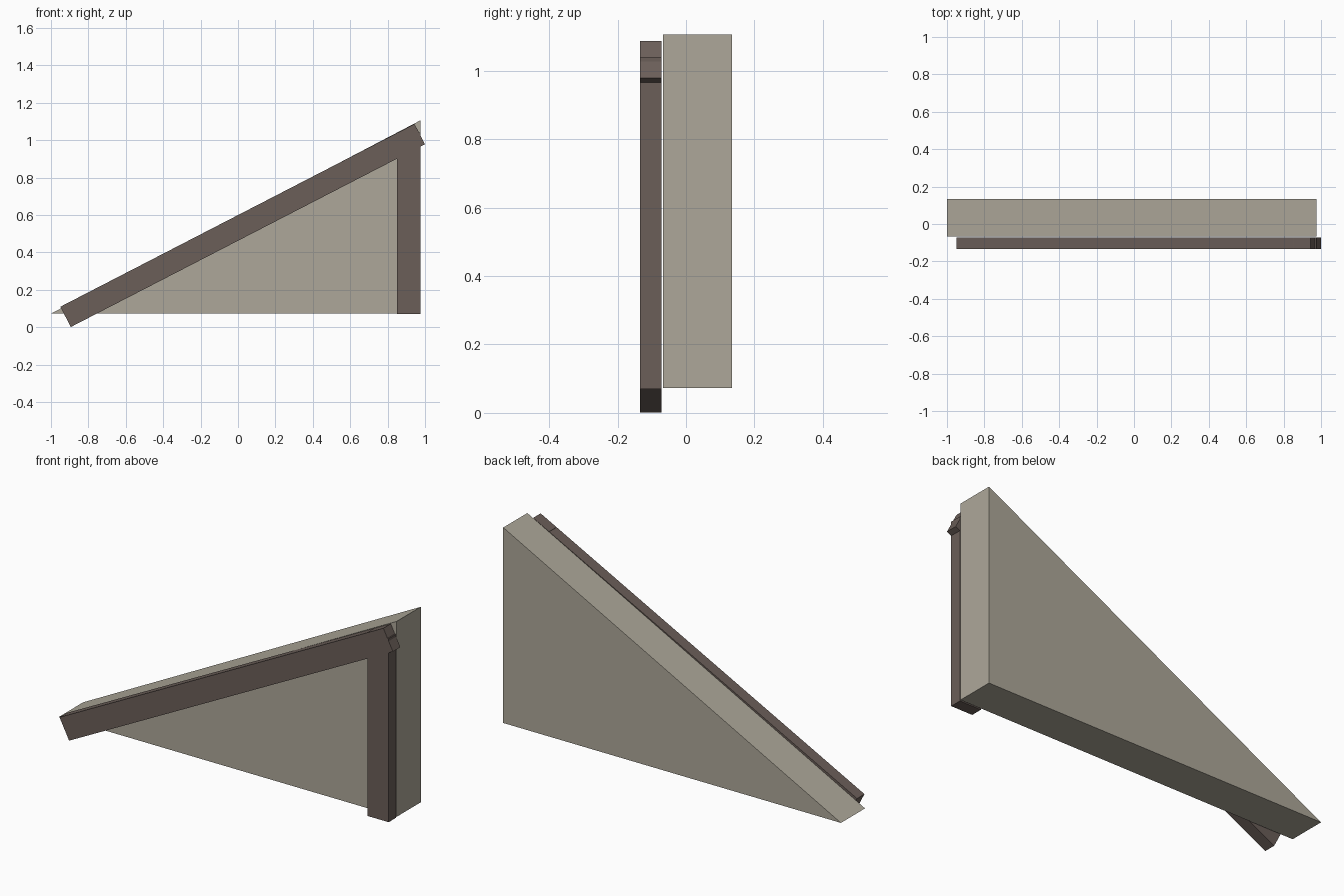
import bpy, bmesh, math
from mathutils import Matrix

if "Cube" in bpy.data.objects:
    bpy.data.objects.remove(bpy.data.objects["Cube"])


def material(name, rgb):
    m = bpy.data.materials.new(name)
    m.diffuse_color = (*rgb, 1)
    m.use_nodes = True
    m.node_tree.nodes["Principled BSDF"].inputs["Base Color"].default_value = m.diffuse_color
    return m


plaster = material("plaster", (0.42, 0.39, 0.32))
timber = material("dark timber", (0.145, 0.112, 0.098))


def finish(name, bm, mat):
    bmesh.ops.recalc_face_normals(bm, faces=bm.faces)
    mesh = bpy.data.meshes.new(name)
    bm.to_mesh(mesh)
    bm.free()
    mesh.materials.append(mat)
    ob = bpy.data.objects.new(name, mesh)
    bpy.context.collection.objects.link(ob)
    return ob


def beam(name, centre, size, pitch=0):
    bm = bmesh.new()
    bmesh.ops.create_cube(bm, size=1, matrix=Matrix.Diagonal((*size, 1)))
    ob = finish(name, bm, timber)
    ob.location = centre
    ob.rotation_euler.y = -pitch
    return ob


# Triangular wall panel, extruded along y
bm = bmesh.new()
profile = [(-1, 0.073), (0.975, 0.073), (0.975, 1.106)]
face = bm.faces.new([bm.verts.new((x, -0.067, z)) for x, z in profile])
side = bmesh.ops.extrude_face_region(bm, geom=[face])["geom"]
bmesh.ops.translate(bm, vec=(0, 0.201, 0),
                    verts=[v for v in side if isinstance(v, bmesh.types.BMVert)])
finish("gable_wall", bm, plaster)

# Timber frame on the front: sloping rafter and upright post
beam("rafter", (0.025, -0.103, 0.544), (2.131, 0.062, 0.122), math.atan(0.516))
beam("post", (0.9125, -0.103, 0.555), (0.125, 0.062, 0.97))
